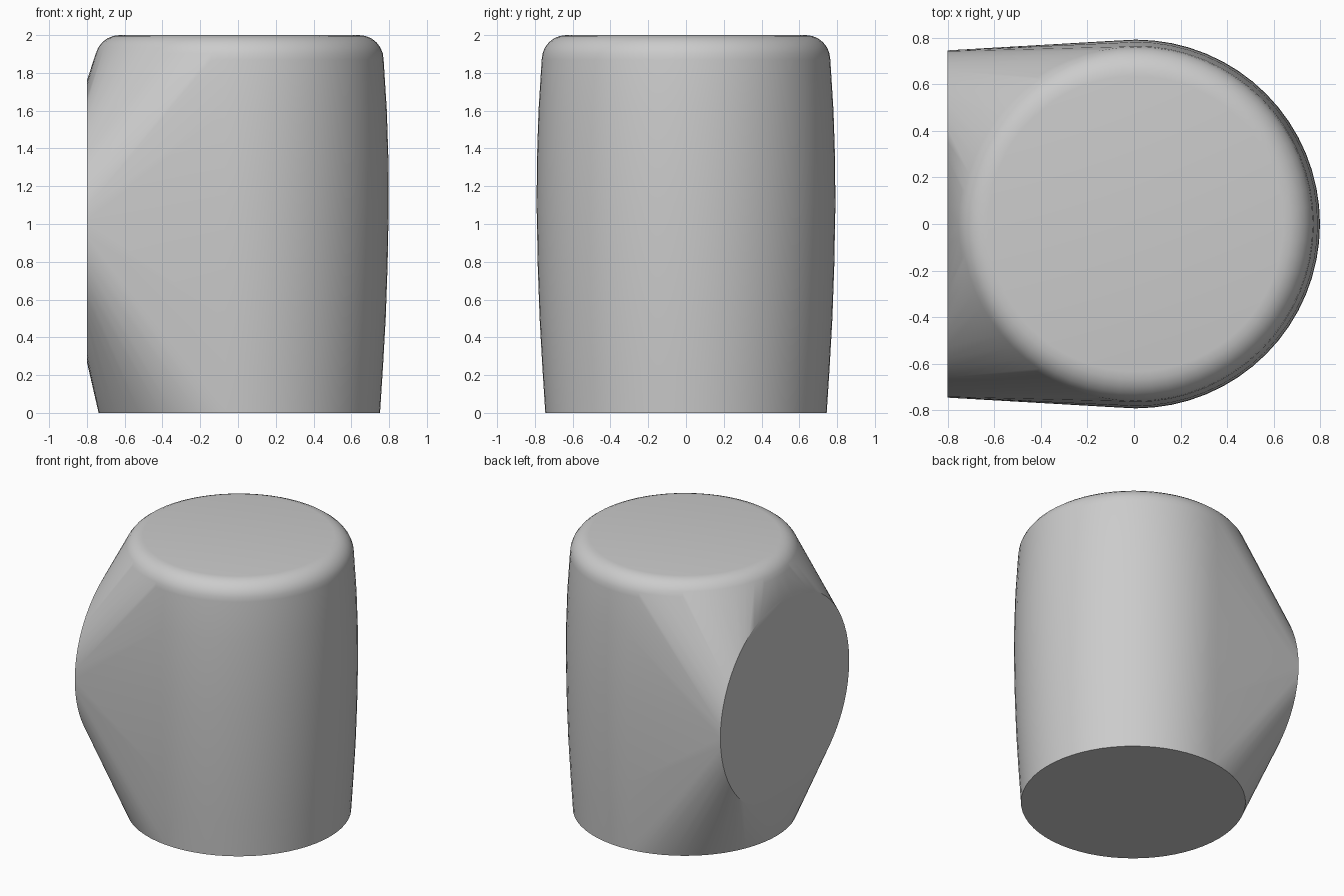
import bpy, bmesh
from math import sin, cos, tau, radians

cube = bpy.data.objects.get("Cube")
if cube:
    bpy.data.objects.remove(cube, do_unlink=True)

SEGMENTS = 64
AXIS_X = 0.007       # barrel axis, so the body is centred in x

# Matte grey
grey = bpy.data.materials.new("grey")
grey.use_nodes = True
colour = (0.6, 0.6, 0.6, 1)
grey.diffuse_color = colour
grey.node_tree.nodes["Principled BSDF"].inputs["Base Color"].default_value = colour

# Barrel side profile (radius, height), closed by a rounded shoulder
profile = [(0.745, 0), (0.761, 0.25), (0.775, 0.5), (0.785, 0.78), (0.791, 1.1),
           (0.789, 1.35), (0.781, 1.6), (0.764, 1.87)]
for i in range(1, 7):
    a = tau / 4 * i / 6
    profile.append((0.634 + 0.13 * cos(a), 1.87 + 0.13 * sin(a)))

bm = bmesh.new()
angles = [tau * i / SEGMENTS for i in range(SEGMENTS)]
for r, z in profile:
    for a in angles:
        bm.verts.new((AXIS_X + r * cos(a), r * sin(a), z))

# Flat round face on the side
for a in angles:
    bm.verts.new((-0.8, 0.745 * cos(a), 1.015 + 0.745 * sin(a)))

# Stretch one skin tightly around the barrel and the round face
hull = bmesh.ops.convex_hull(bm, input=bm.verts[:])
unused = {g for key in ("geom_interior", "geom_unused") for g in hull[key]
          if isinstance(g, bmesh.types.BMVert)}
bmesh.ops.delete(bm, geom=list(unused), context="VERTS")
bmesh.ops.dissolve_limit(bm, angle_limit=radians(0.1), verts=bm.verts[:], edges=bm.edges[:])
bmesh.ops.recalc_face_normals(bm, faces=bm.faces[:])

mesh = bpy.data.meshes.new("barrel_body")
bm.to_mesh(mesh)
bm.free()
mesh.materials.append(grey)
body = bpy.data.objects.new("barrel_body", mesh)
bpy.context.collection.objects.link(body)

# Smooth sides with crisp rims
bpy.ops.object.select_all(action="DESELECT")
body.select_set(True)
bpy.context.view_layer.objects.active = body
bpy.ops.object.shade_smooth_by_angle(angle=radians(30))
